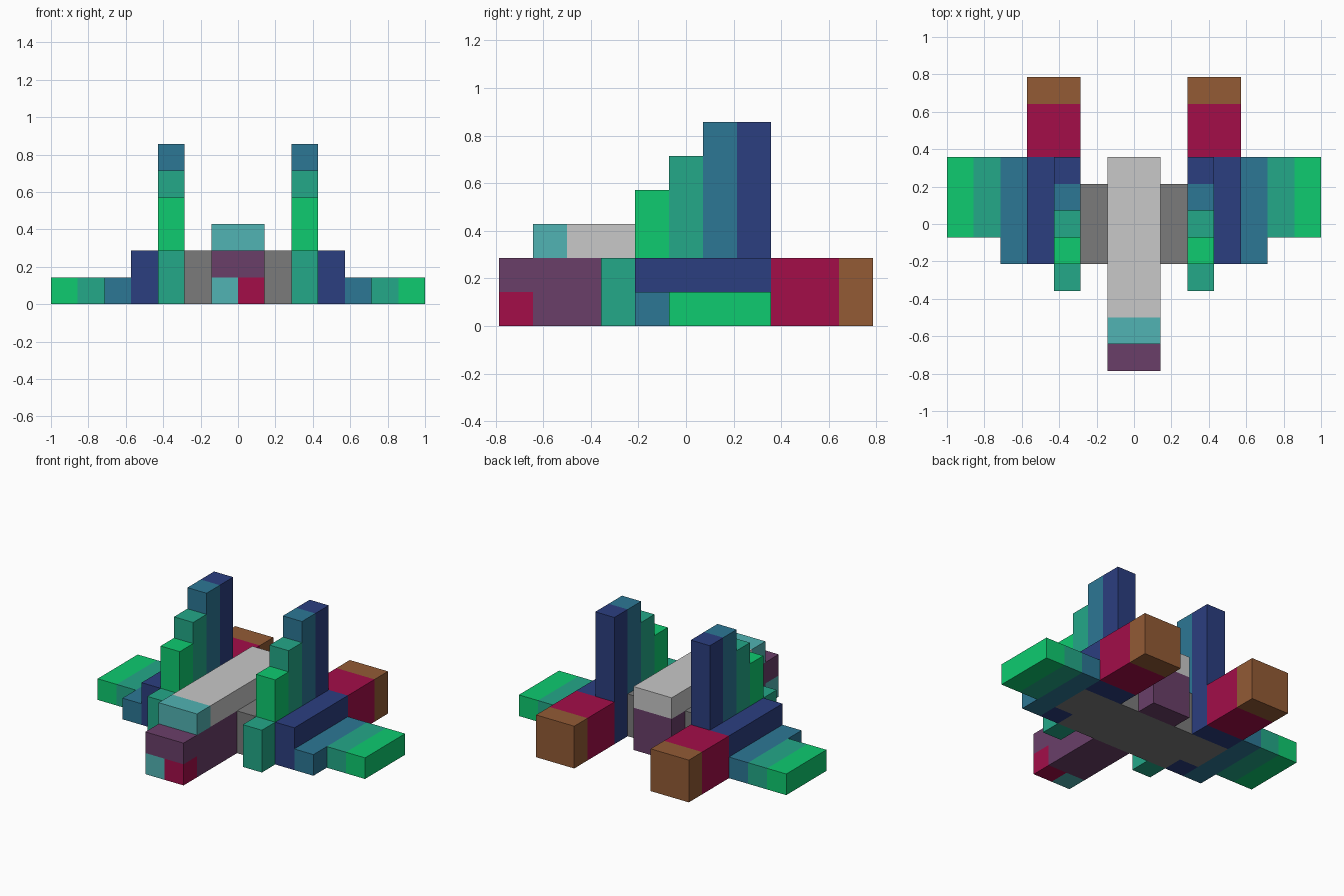
import bpy, bmesh
from mathutils import Vector

if "Cube" in bpy.data.objects:
    bpy.data.objects.remove(bpy.data.objects["Cube"])

U = 1 / 7  # one block


def material(name, hex_code):
    def lin(c):
        c /= 255
        return c / 12.92 if c <= 0.04045 else ((c + 0.055) / 1.055) ** 2.4
    m = bpy.data.materials.new(name)
    m.diffuse_color = (*[lin(int(hex_code[i:i + 2], 16)) for i in (0, 2, 4)], 1)
    m.use_nodes = True
    m.node_tree.nodes["Principled BSDF"].inputs["Base Color"].default_value = m.diffuse_color
    return m


MATS = {n: material(n, h) for n, h in {
    "lime": "0ECB70", "sea_green": "23A888", "steel_blue": "2C7795",
    "navy": "2B3E80", "crimson": "A30D49", "brown": "935B35",
    "plum": "6A3F69", "light_grey": "C8C8C8", "aqua": "51B3B3",
    "mid_grey": "7B7B7B"}.items()}


def part(name, color, *boxes, mirror=False):
    """Boxes as (x0, x1, y0, y1, z0, z1) in block units, joined in one object."""
    bm = bmesh.new()
    for x0, x1, y0, y1, z0, z1 in boxes:
        lo, hi = Vector((x0, y0, z0)) * U, Vector((x1, y1, z1)) * U
        for v in bmesh.ops.create_cube(bm, size=1)["verts"]:
            v.co = Vector([(a + b) / 2 + c * (b - a) for a, b, c in zip(lo, hi, v.co)])
    me = bpy.data.meshes.new(name)
    bm.to_mesh(me)
    bm.free()
    me.materials.append(MATS[color])
    ob = bpy.data.objects.new(name, me)
    bpy.context.collection.objects.link(ob)
    if mirror:
        mod = ob.modifiers.new("mirror", "MIRROR")
        mod.use_mirror_merge = False


# Fuselage and nose
part("core", "mid_grey", (-3, 3, -1.5, 1.5, 0, 2))
part("fuselage", "plum", (-1, 1, -4.5, -1.5, 0, 2), (-1, 1, -5.5, -4.5, 1, 2),
     (-1, 1, 1.5, 2.5, 0, 2))
part("nose_left", "aqua", (-1, 0, -5.5, -4.5, 0, 1))
part("nose_right", "crimson", (0, 1, -5.5, -4.5, 0, 1))
part("roof", "light_grey", (-1, 1, -3.5, 2.5, 2, 3))
part("windshield", "aqua", (-1, 1, -4.5, -3.5, 2, 3))

# Engine pods
part("wing_spar", "mid_grey", (3, 4, -0.5, 1.5, 0, 1), mirror=True)
part("pod_body", "navy", (3, 4, -1.5, 2.5, 1, 2), (3, 4, -1.5, -0.5, 0, 1),
     (3, 4, 1.5, 2.5, 0, 1), (2, 3, 1.5, 2.5, 0, 2), mirror=True)
part("pod_intake", "sea_green", (2, 3, -2.5, -1.5, 0, 2), mirror=True)
part("pod_rear", "crimson", (2, 4, 2.5, 4.5, 0, 2), mirror=True)
part("exhaust", "brown", (2, 4, 4.5, 5.5, 0, 2), mirror=True)

# Stepped tail fins and flat wings
for name, color, y, top in (("front", "lime", -1.5, 4), ("middle", "sea_green", -0.5, 5),
                            ("upper", "steel_blue", 0.5, 6), ("rear", "navy", 1.5, 6)):
    part("fin_" + name, color, (2, 3, y, y + 1, 2, top), mirror=True)
for name, color, x, y in (("root", "steel_blue", 4, -1.5), ("middle", "sea_green", 5, -0.5),
                          ("tip", "lime", 6, -0.5)):
    part("wing_" + name, color, (x, x + 1, y, 2.5, 0, 1), mirror=True)
